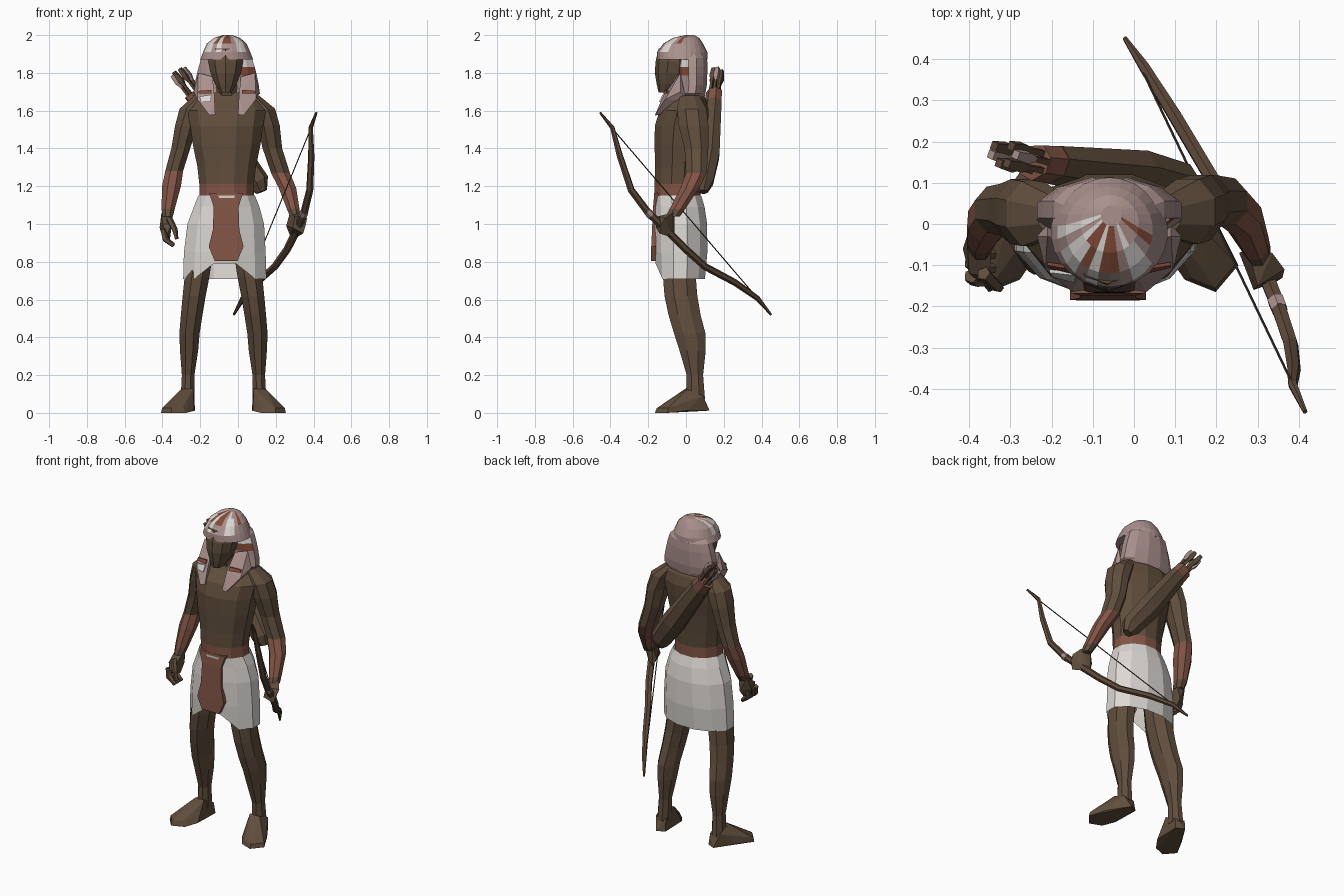
import bpy, bmesh, math, random
from mathutils import Vector

random.seed(4)


def mat(name, rgb):
    m = bpy.data.materials.new(name)
    m.diffuse_color = (*rgb, 1)
    return m


MATS = [mat("skin", (.118, .076, .046)), mat("white_linen", (.72, .69, .66)),
        mat("brick_leather", (.225, .09, .06)), mat("dusty_pink_cloth", (.40, .28, .265)),
        mat("rust_stripe", (.23, .07, .04)), mat("bow_wood", (.11, .066, .04)),
        mat("dark_string", (.06, .045, .035))]
SKIN, WHITE, BRICK, PINK, RUST, WOOD, STRING = range(7)


def finish(name, bm, paint):
    """Make an object; paint is a material index or a rule taking a face."""
    bmesh.ops.recalc_face_normals(bm, faces=bm.faces)
    bm.normal_update()
    for f in bm.faces:
        f.material_index = paint(f) if callable(paint) else paint
    me = bpy.data.meshes.new(name)
    bm.to_mesh(me)
    bm.free()
    for m in MATS:
        me.materials.append(m)
    ob = bpy.data.objects.new(name, me)
    bpy.context.collection.objects.link(ob)
    return ob


def skin_rings(bm, rings, closed=True):
    vs = [[bm.verts.new(p) for p in r] for r in rings]
    n = len(vs[0])
    for a, b in zip(vs, vs[1:]):
        for i in range(n):
            bm.faces.new((a[i], a[(i + 1) % n], b[(i + 1) % n], b[i]))
    if closed:
        bm.faces.new(vs[0])
        bm.faces.new(vs[-1])


def loft(name, rings, n, paint, tweak=None, closed=True):
    """Stack of level ellipses: (cx, cy, z, rx, ry)."""
    bm = bmesh.new()
    angs = [2 * math.pi * (i + .5) / n for i in range(n)]
    skin_rings(bm, [[(x + a * math.cos(t), y + b * math.sin(t), z) for t in angs]
                    for x, y, z, a, b in rings], closed)
    if tweak:
        for v in bm.verts:
            tweak(v)
    return finish(name, bm, paint)


def tube(name, pts, n, paint, wide=1):
    """Round tube along a path: (x, y, z, radius)."""
    bm = bmesh.new()
    P = [Vector(p[:3]) for p in pts]
    rings = []
    for i, p in enumerate(P):
        t = (P[min(i + 1, len(P) - 1)] - P[max(i - 1, 0)]).normalized()
        u = t.cross(Vector((1, .3, 0))).normalized()
        w = t.cross(u) * wide
        rings.append([p + pts[i][3] * (u * math.cos(2 * math.pi * k / n) + w * math.sin(2 * math.pi * k / n))
                      for k in range(n)])
    skin_rings(bm, rings)
    return finish(name, bm, paint)


def hull(name, pts, paint):
    bm = bmesh.new()
    for p in pts:
        bm.verts.new(p)
    res = bmesh.ops.convex_hull(bm, input=bm.verts)
    bmesh.ops.delete(bm, geom=[g for g in res["geom_interior"] if isinstance(g, bmesh.types.BMVert)],
                     context='VERTS')
    return finish(name, bm, paint)


# torso, with the waist wrapped in leather
loft("torso", [(-.06, -.045, 1.11, .15, .126), (-.06, -.045, 1.212, .15, .126), (-.06, -.04, 1.3, .16, .128),
               (-.06, -.035, 1.42, .185, .136), (-.06, -.025, 1.52, .2, .145), (-.06, -.01, 1.6, .215, .135),
               (-.06, .015, 1.66, .19, .095), (-.06, .015, 1.7, .115, .07)], 12,
     lambda f: BRICK if f.calc_center_median().z < 1.2 else SKIN)
loft("neck", [(-.06, .005, 1.66, .075, .07), (-.06, -.02, 1.74, .06, .06), (-.06, -.03, 1.8, .06, .06)], 8, SKIN)

# head
loft("head", [(-.065, -.11, 1.695, .03, .035), (-.065, -.085, 1.74, .06, .07), (-.065, -.072, 1.8, .085, .093),
              (-.065, -.065, 1.86, .098, .096), (-.065, -.05, 1.93, .09, .095)], 10, SKIN)
hull("nose", [(-.065, -.15, 1.86), (-.085, -.145, 1.785), (-.045, -.145, 1.785), (-.065, -.166, 1.795)], SKIN)


# headcloth: striped crown, hanging back and front lappets
def crown_paint(f):
    c = f.calc_center_median()
    a = math.degrees(math.atan2(c.y - .03, c.x + .06))
    if len(f.verts) > 4 or c.z < 1.91 or not -165 < a < -25:
        return PINK
    stripe = (WHITE, PINK, WHITE, RUST, WHITE, RUST, PINK, WHITE, PINK, RUST)[int((a + 165) // 14)]
    return PINK if stripe == RUST and c.z < 1.94 else stripe


loft("headcloth_crown", [(-.06, -.02, 1.87, .142, .134), (-.06, -.02, 1.91, .126, .133),
                         (-.06, -.015, 1.955, .106, .105), (-.058, .0, 1.985, .07, .07),
                         (-.055, .02, 2.0, .025, .025)], 26, crown_paint)


def bands(f):
    c = f.calc_center_median()
    if c.y > .01 or c.x < 0:
        return PINK
    return RUST if 1.79 < c.z < 1.83 else WHITE if 1.83 < c.z < 1.87 else PINK


loft("headcloth_back", [(-.06, .03, 1.645, .12, .065), (-.06, .03, 1.69, .182, .075), (-.06, .035, 1.735, .176, .078),
                        (-.06, .035, 1.785, .166, .08), (-.06, .035, 1.83, .154, .082), (-.06, .035, 1.88, .138, .079),
                        (-.06, .025, 1.92, .10, .06)], 12, bands)
for s, side in ((-1, "left"), (1, "right")):
    X = lambda d: -.06 + s * d
    hull("lappet_" + side, [(X(.175), -.03, 1.7), (X(.15), -.03, 1.8), (X(.075), -.05, 1.78), (X(.065), -.12, 1.68),
                            (X(.155), -.11, 1.66), (X(.06), -.16, 1.58), (X(.09), -.165, 1.575),
                            (X(.08), -.1, 1.58), (X(.15), .0, 1.66)], PINK)
    # rust trim on both lappets, white woven patch on one
    hull("lappet_trim_" + side, [(X(d), y, z) for d, z, yf in ((.08, 1.71, -.112), (.15, 1.705, -.1),
                                 (.15, 1.69, -.106), (.08, 1.69, -.123)) for y in (yf, yf + .008)], RUST)
hull("lappet_patch_left", [(-.06 - d, y, z) for d, z, yf in ((.08, 1.685, -.125), (.145, 1.675, -.118),
                           (.135, 1.645, -.13), (.085, 1.645, -.143)) for y in (yf, yf + .008)], WHITE)


# open kilt with a raised front hem, and the hanging apron
def hem(v):
    if v.co.z < .75 and v.co.y < -.08 and abs(v.co.x + .07) < .12:
        v.co.z = .79


loft("kilt", [(-.07, -.03, .71, .228, .135), (-.07, -.028, .85, .224, .146), (-.065, -.03, 1.0, .21, .147),
              (-.06, -.035, 1.09, .18, .138), (-.06, -.045, 1.15, .155, .13)], 12, WHITE, hem, False)
rows = [(.09, 1.165, -.168), (.066, 1.09, -.174), (.07, .97, -.18), (.092, .88, -.184), (.06, .805, -.186)]
for i, pair in enumerate(zip(rows, rows[1:])):
    hull("apron_%d" % i, [(-.063 + s * w, y + d, z) for w, z, y in pair for s in (-1, 1) for d in (0, .025)], BRICK)

# legs and feet, mirrored about the stance centre
for s, side in ((-1, "left"), (1, "right")):
    X = lambda d: -.077 + s * d
    loft("leg_" + side, [(X(.115), -.035, .88, .07, .085), (X(.14), -.035, .72, .071, .094),
                         (X(.155), -.027, .62, .066, .094), (X(.168), -.008, .52, .062, .092),
                         (X(.18), .02, .42, .058, .09), (X(.182), .035, .33, .052, .075),
                         (X(.187), .047, .2, .036, .047), (X(.19), .05, .07, .04, .055)], 8, SKIN)
    hull("foot_" + side, [(X(.15), .1, .012), (X(.2), .125, .012), (X(.155), .09, .08), (X(.225), .09, .09),
                          (X(.16), .0, .13), (X(.225), .005, .125), (X(.155), -.07, .012), (X(.2), -.06, .085),
                          (X(.2), -.135, .0), (X(.275), -.165, .0), (X(.33), -.1, .0), (X(.28), .0, .012),
                          (X(.275), -.155, .025), (X(.325), -.095, .025), (X(.215), -.13, .03)], SKIN)

# arms: upper arm, leather cuffed forearm
loft("arm_left", [(-.19, .02, 1.68, .045, .055), (-.245, .025, 1.61, .07, .085), (-.275, .03, 1.52, .063, .085),
                  (-.303, .035, 1.4, .054, .068), (-.338, .035, 1.28, .051, .06), (-.352, .01, 1.2, .054, .058),
                  (-.37, -.03, 1.08, .038, .045), (-.372, -.05, 1.04, .03, .04)], 8,
     lambda f: BRICK if 1.08 < f.calc_center_median().z < 1.28 else SKIN)
loft("arm_right", [(.07, .02, 1.68, .045, .055), (.13, .03, 1.61, .072, .085), (.162, .04, 1.52, .064, .085),
                   (.182, .055, 1.4, .056, .068), (.225, .055, 1.27, .054, .06), (.262, .02, 1.19, .05, .053),
                   (.292, -.045, 1.08, .036, .045), (.303, -.07, 1.04, .03, .04)], 8,
     lambda f: BRICK if 1.07 < f.calc_center_median().z < 1.25 else SKIN)

# relaxed hand with curled fingers, and the fist on the bow
hull("hand_left", [(-.405, -.03, 1.06), (-.345, -.03, 1.06), (-.415, -.06, .98), (-.36, -.02, .97), (-.35, -.13, 1.0),
                   (-.4, -.12, 1.0), (-.40, -.07, .93), (-.36, -.06, .92), (-.375, -.14, .95)], SKIN)
for i in range(3):
    y = -.06 - .033 * i
    tube("finger_left_%d" % i, [(-.395, y, .97, .018), (-.385, y - .01, .92, .018), (-.34, y - .015, .885, .012)], 5, SKIN)
tube("thumb_left", [(-.365, -.12, 1.03, .018), (-.335, -.15, .97, .016), (-.325, -.155, .92, .01)], 5, SKIN)
hull("fist_right", [(.275, -.06, 1.06), (.335, -.07, 1.06), (.255, -.07, .99), (.275, -.06, .94), (.36, -.13, 1.0),
                    (.345, -.14, .95), (.29, -.16, .98), (.3, -.15, 1.04), (.31, -.08, .93), (.365, -.11, 1.03)], SKIN)

# bow, pale grip binding and string
bow = [(.415, -.455, 1.59, .006), (.385, -.39, 1.51, .012), (.388, -.35, 1.36, .017), (.38, -.29, 1.18, .019),
       (.35, -.2, 1.06, .02), (.31, -.1, .965, .021), (.26, .0, .865, .02), (.195, .1, .775, .019),
       (.1, .26, .69, .018), (.025, .38, .605, .014), (-.022, .45, .52, .006)]
tube("bow", bow, 6, WOOD)
tube("grip_binding", [(.353, -.207, 1.068, .0215), (.344, -.185, 1.046, .0225)], 6, PINK)
tube("bow_string", [(.412, -.445, 1.57, .003), (-.01, .435, .54, .003)], 4, STRING)

# quiver with a leather rim, and arrows
tube("quiver", [(.125, .09, 1.17, .025), (.105, .095, 1.22, .052), (.0, .12, 1.36, .06), (-.12, .135, 1.53, .052),
                (-.2, .145, 1.64, .046)], 7, SKIN, 1.25)
tube("quiver_rim", [(-.198, .145, 1.637, .046), (-.242, .15, 1.695, .043)], 7, BRICK, 1.2)
for i in range(6):
    a = 2 * math.pi * i / 6
    dx, dy, k = .026 * math.cos(a), .024 * math.sin(a), random.uniform(-.015, .02)
    base = Vector((-.23 + dx, .15 + dy, 1.69 + dx * .7))
    tip = Vector((-.325 + dx * 1.2 - k, .168 + dy, 1.815 + dx * .7 + k))
    mid = base.lerp(tip, .45)
    tube("arrow_shaft_%d" % i, [(*base, .011), (*mid, .009)], 4, WOOD)
    tube("arrow_feather_%d" % i, [(*mid, .009), (*mid.lerp(tip, .4), .019), (*tip, .014)], 4, PINK if i % 3 == 0 else WOOD)
